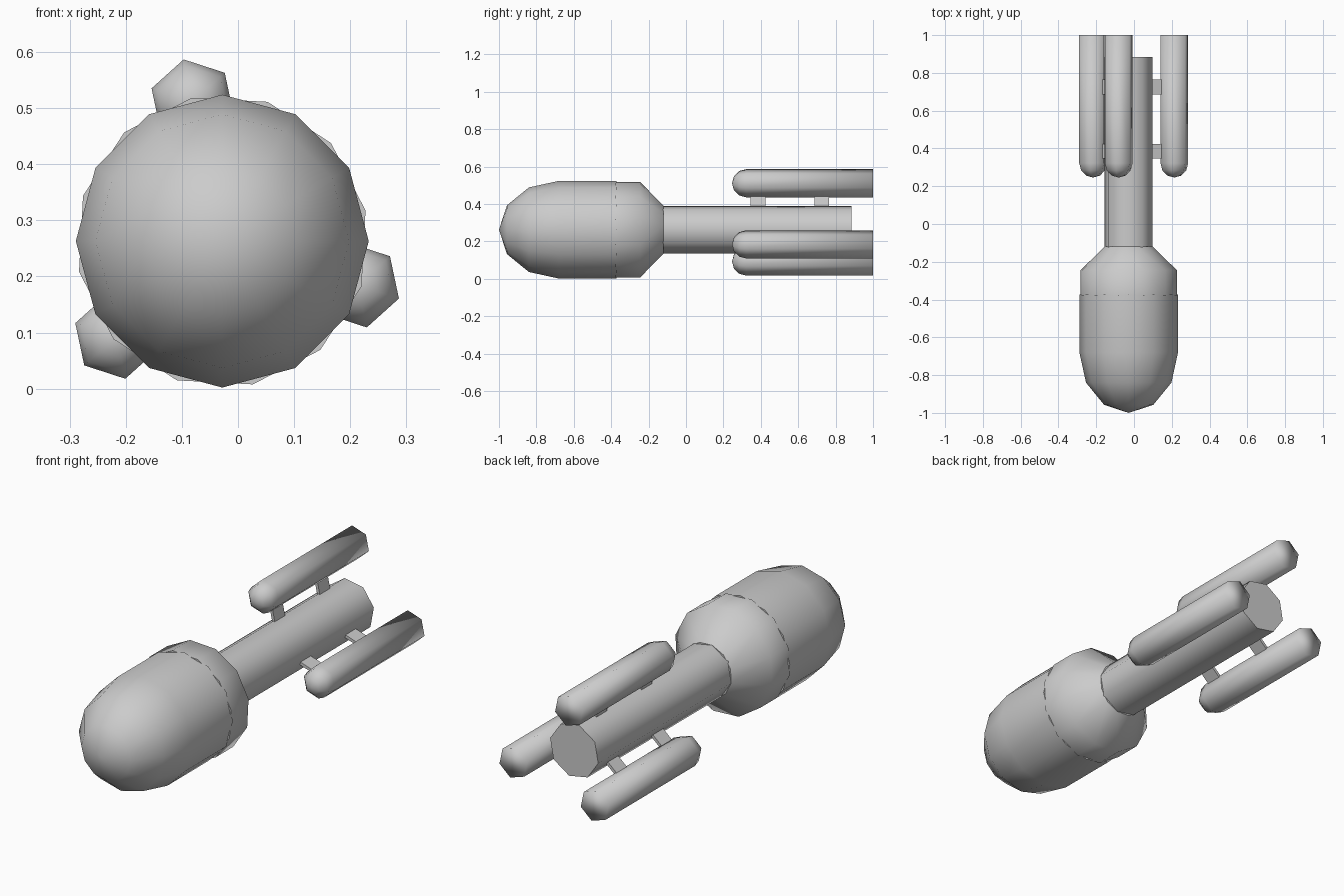
import bpy
import bmesh
from math import sin, cos, pi, radians
from mathutils import Matrix, Vector

cube = bpy.data.objects.get("Cube")
if cube:
    bpy.data.objects.remove(cube, do_unlink=True)

# Hull colour
GREY = (0.6, 0.6, 0.6, 1)
hull_grey = bpy.data.materials.new("hull_grey")
hull_grey.use_nodes = True
hull_grey.diffuse_color = GREY
hull_grey.node_tree.nodes["Principled BSDF"].inputs["Base Color"].default_value = GREY

AXIS = Vector((-0.028, 0, 0.263))   # centre line of the ship
ROLL = radians(12)                  # roll of the tail section
POD_DISTANCE = 0.254


def finish(name, bm):
    bmesh.ops.recalc_face_normals(bm, faces=bm.faces[:])
    mesh = bpy.data.meshes.new(name)
    bm.to_mesh(mesh)
    bm.free()
    mesh.materials.append(hull_grey)
    obj = bpy.data.objects.new(name, mesh)
    bpy.context.collection.objects.link(obj)
    return obj


def lathe(name, profile, sides, turn, centre, smooth_caps=False):
    """Turn (y, radius) points around a line along y; radius 0 makes a tip."""
    bm = bmesh.new()
    rings = []
    for y, r in profile:
        count = sides if r > 0 else 1
        angles = [turn + 2 * pi * i / sides for i in range(count)]
        rings.append([bm.verts.new(centre + Vector((r * cos(a), y, r * sin(a))))
                      for a in angles])
    for a, b in zip(rings, rings[1:]):
        for i in range(sides):
            j = (i + 1) % sides
            if len(a) == 1:
                corners = (a[0], b[i], b[j])
            else:
                corners = (a[i], a[j], b[j], b[i])
            bm.faces.new(corners).smooth = True
    for ring in (rings[0], rings[-1]):
        if len(ring) > 1:
            bm.faces.new(ring).smooth = smooth_caps
    return finish(name, bm)


def dome(start, length, radius, steps=3):
    """Profile of a rounded nose, from its tip to its full radius."""
    return [(start + length * (1 - cos(pi / 2 * i / steps)),
             radius * sin(pi / 2 * i / steps)) for i in range(steps + 1)]


# Main body
lathe("nose_hull", dome(-1, 0.32, 0.261) + [(-0.372, 0.261)], 12, 0, AXIS)
lathe("rear_hull", [(-0.378, 0.261), (-0.245, 0.261), (-0.12, 0.13)], 12, ROLL, AXIS)
lathe("tail_tube", [(-0.13, 0.13), (0.885, 0.13)], 8, ROLL, AXIS)

# Three engine pods, each held by two flat struts
for label, degrees in (("top", 90), ("right", 210), ("left", 330)):
    angle = radians(degrees) + ROLL
    outward = Vector((cos(angle), 0, sin(angle)))
    lathe(label + "_pod", dome(0.246, 0.076, 0.077) + [(1, 0.077)], 6, angle,
          AXIS + outward * POD_DISTANCE, smooth_caps=True)
    for place, y in (("front", 0.385), ("rear", 0.725)):
        bm = bmesh.new()
        bmesh.ops.create_cube(bm, size=1, matrix=(
            Matrix.Translation(AXIS + outward * 0.16 + Vector((0, y, 0)))
            @ Matrix.Rotation(-angle, 4, 'Y')
            @ Matrix.Diagonal((0.12, 0.078, 0.014, 1))))
        finish(f"{label}_{place}_strut", bm)
